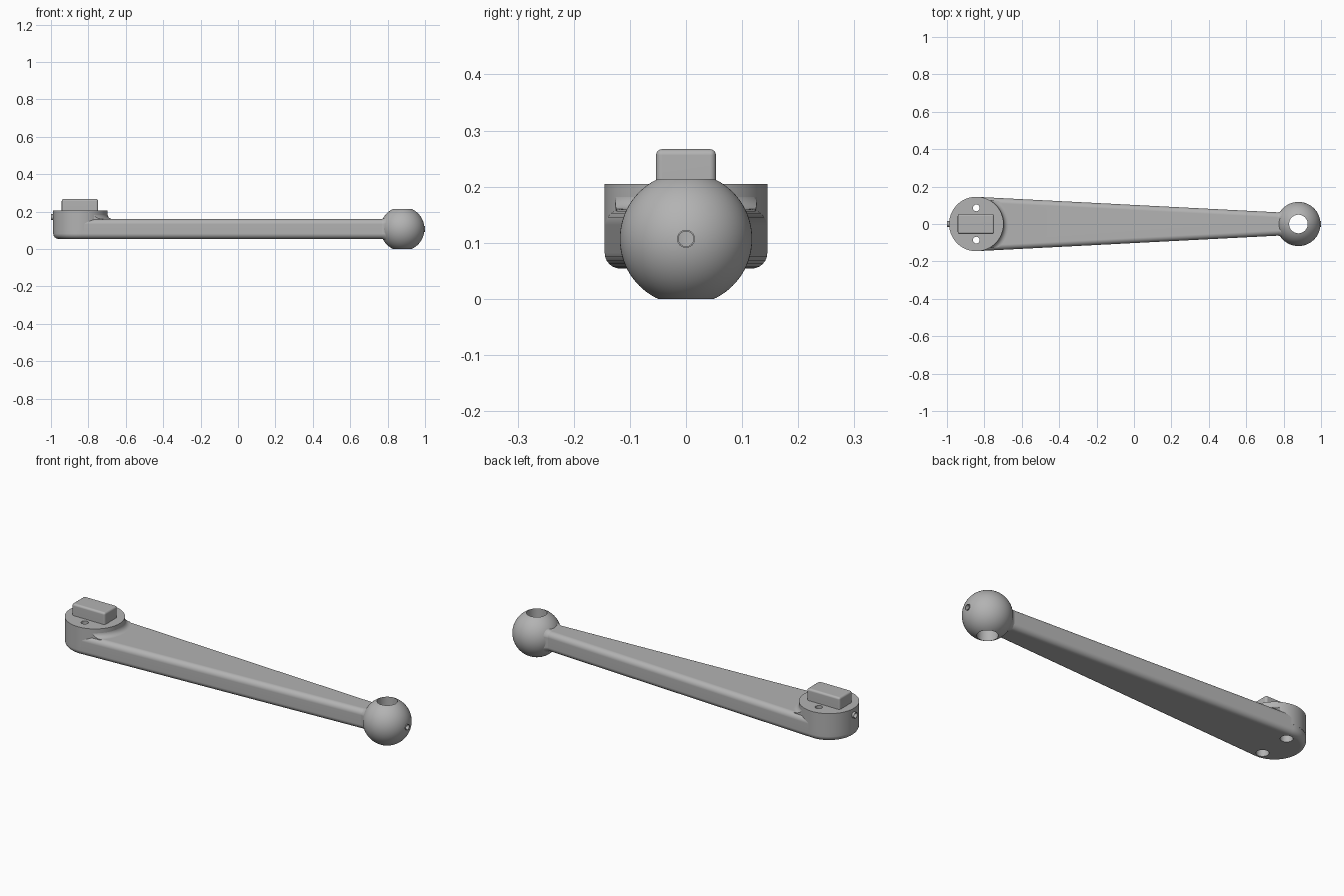
import bpy, bmesh
from math import sin, cos, asin, pi, radians, sqrt
from mathutils import Vector, Matrix

if "Cube" in bpy.data.objects:
    bpy.data.objects.remove(bpy.data.objects["Cube"], do_unlink=True)

HUB_X, HUB_R, HUB_TOP = -0.843, 0.145, 0.205
BALL = Vector((0.879, 0, 0.107))
BALL_R = 0.118
ARM_LOW, ARM_HIGH = 0.054, 0.16
TAPER = 0.0513                      # sine of the arm's side angle
ROUND = 0.028
BORE_R = 0.0155

grey = bpy.data.materials.new("satin_grey")
grey.use_nodes = True
colour = (0.45, 0.45, 0.45, 1)
grey.diffuse_color = colour
grey.node_tree.nodes["Principled BSDF"].inputs["Base Color"].default_value = colour


def finish(name, bm):
    bmesh.ops.recalc_face_normals(bm, faces=bm.faces[:])
    mesh = bpy.data.meshes.new(name)
    bm.to_mesh(mesh)
    bm.free()
    mesh.materials.append(grey)
    obj = bpy.data.objects.new(name, mesh)
    bpy.context.collection.objects.link(obj)
    return obj


def skin(name, rings, loop=False):
    """Join rings of points into a solid; loop closes it into a tube."""
    bm = bmesh.new()
    rows = [[bm.verts.new(p) for p in ring] for ring in rings]
    pairs = list(zip(rows, rows[1:]))
    if loop:
        pairs.append((rows[-1], rows[0]))
    else:
        bm.faces.new(rows[0])
        bm.faces.new(rows[-1])
    n = len(rows[0])
    for a, b in pairs:
        for i in range(n):
            j = (i + 1) % n
            bm.faces.new((a[i], a[j], b[j], b[i]))
    return finish(name, bm)


def lathe(name, profile, centre, along_x=False, loop=False, n=64):
    """Turn (radius, height) points about the vertical or the x axis."""
    turn = Matrix.Rotation(pi / 2, 3, 'Y') if along_x else Matrix.Identity(3)
    rings = [[Vector(centre) + turn @ Vector((r * cos(2 * pi * i / n),
                                              r * sin(2 * pi * i / n), h))
              for i in range(n)] for r, h in profile]
    return skin(name, rings, loop)


def prism(name, radius, end_x, low, high, bevel=0):
    """Tapered bar with a round end at the hub."""
    a = pi / 2 - asin(TAPER)
    pts = [(HUB_X + radius * cos(t), radius * sin(t))
           for t in (a + (2 * pi - 2 * a) * i / 64 for i in range(65))]
    y = (radius - TAPER * (end_x - HUB_X)) / cos(asin(TAPER))
    pts += [(end_x, -y), (end_x, y)]
    obj = skin(name, [[(px, py, z) for px, py in pts] for z in (low, high)])
    if bevel:
        bm = bmesh.new()
        bm.from_mesh(obj.data)
        rims = [e for e in bm.edges if abs(e.verts[0].co.z - e.verts[1].co.z) < 1e-5]
        bmesh.ops.bevel(bm, geom=rims, offset=bevel, segments=6, profile=0.5,
                        affect='EDGES')
        bm.to_mesh(obj.data)
        bm.free()
    return obj


def carve(targets, tool, operation='DIFFERENCE'):
    tool.hide_render = True
    for obj in targets:
        mod = obj.modifiers.new("carve", 'BOOLEAN')
        mod.operation, mod.solver, mod.object = operation, 'EXACT', tool
        bpy.context.view_layer.objects.active = obj
        bpy.ops.object.modifier_apply(modifier=mod.name)
    bpy.data.objects.remove(tool, do_unlink=True)


# Arm and raised hub
arm = prism("arm", HUB_R, 0.815, ARM_LOW, ARM_HIGH, ROUND)
hub = lathe("hub", [(HUB_R + 0.0005, 0.1), (HUB_R + 0.0005, HUB_TOP)], (HUB_X, 0, 0), n=96)

# Concave fillet between the hub and the arm's top
F = 0.027
cove = [(0.172, 0.15)] + [(0.172 - F * sin(t), 0.16 + F * (1 - cos(t)))
                          for t in (pi / 2 * i / 8 for i in range(9))]
fillet = lathe("hub_fillet", cove, (HUB_X, 0, 0), n=96)
carve([fillet], prism("fillet_clip", HUB_R - 0.015, 0, 0.1, 0.25), 'INTERSECT')

# Counterbored screw holes and the side bore in the hub
body = [arm, hub, fillet]
for side in (-1, 1):
    carve(body, lathe("screw_cutter", [(0.03, 0), (0.03, 0.12), (0.018, 0.12), (0.018, 0.3)],
                      (HUB_X, side * 0.086, 0), n=32))
carve(body, lathe("bore_cutter", [(BORE_R, -0.1), (BORE_R, 0.07)], (-1, 0, 0.17), True, n=32))

# Drive key on the hub
bm = bmesh.new()
bmesh.ops.create_cube(bm, size=1, matrix=Matrix.Translation((-0.845, 0, 0.229))
                      @ Matrix.Diagonal((0.195, 0.107, 0.076, 1)))
bmesh.ops.bevel(bm, geom=bm.edges[:], offset=0.011, segments=4, profile=0.5, affect='EDGES')
finish("drive_key", bm)

# Ball end with a through hole and a side bore
bm = bmesh.new()
bmesh.ops.create_uvsphere(bm, u_segments=64, v_segments=40, radius=BALL_R,
                          matrix=Matrix.Translation(BALL))
ball = finish("ball_end", bm)
carve([ball], lathe("hole_cutter", [(0.0497, -0.2), (0.0497, 0.2)], BALL, n=72))
carve([ball], lathe("bore_cutter", [(BORE_R, 0.02), (BORE_R, 0.2)], BALL, True, n=32))

# Thin sleeves in both side bores
for name, x, z, s in (("hub_sleeve", -1, 0.17, 1), ("ball_sleeve", 1, BALL.z, -1)):
    lathe(name, [(0.0135, 0), (0.016, 0), (0.016, s * 0.04), (0.0135, s * 0.04)],
          (x, 0, z), True, True, n=32)

# Flared neck where the arm meets the ball
half_y = HUB_R - TAPER * (0.77 - HUB_X)
half_z = (ARM_HIGH - ARM_LOW) / 2
section = []
for k, (sy, sz) in enumerate(((1, 1), (-1, 1), (-1, -1), (1, -1))):
    for i in range(9):
        t = pi / 2 * (k + i / 8)
        section.append(Vector((0, sy * (half_y - ROUND) + ROUND * cos(t),
                               sz * (half_z - ROUND) + ROUND * sin(t))))


def ball_x(d):
    return BALL.x - sqrt(BALL_R ** 2 - d ** 2)


FLARE = 0.012
rings = []
for step in range(9):
    t = step / 8
    ring = []
    for p in section:
        d = p.length
        start, end = ball_x(d) - 0.022, ball_x(d + FLARE) + 0.002
        q = p * ((d - 0.001 + (FLARE + 0.001) * t * t) / d)
        ring.append((start + (end - start) * t, q.y, q.z + BALL.z))
    rings.append(ring)
rings.append([(0.815, p.y * 0.6, p.z * 0.6 + BALL.z) for p in section])
skin("neck_flare", rings)

# Smooth shading with crisp edges
for obj in bpy.context.collection.objects:
    if obj.type == 'MESH' and grey.name in obj.data.materials:
        bpy.ops.object.select_all(action='DESELECT')
        obj.select_set(True)
        bpy.context.view_layer.objects.active = obj
        bpy.ops.object.shade_smooth_by_angle(angle=radians(32))
        mod = obj.modifiers.new("even_shading", 'WEIGHTED_NORMAL')
        mod.keep_sharp = True
